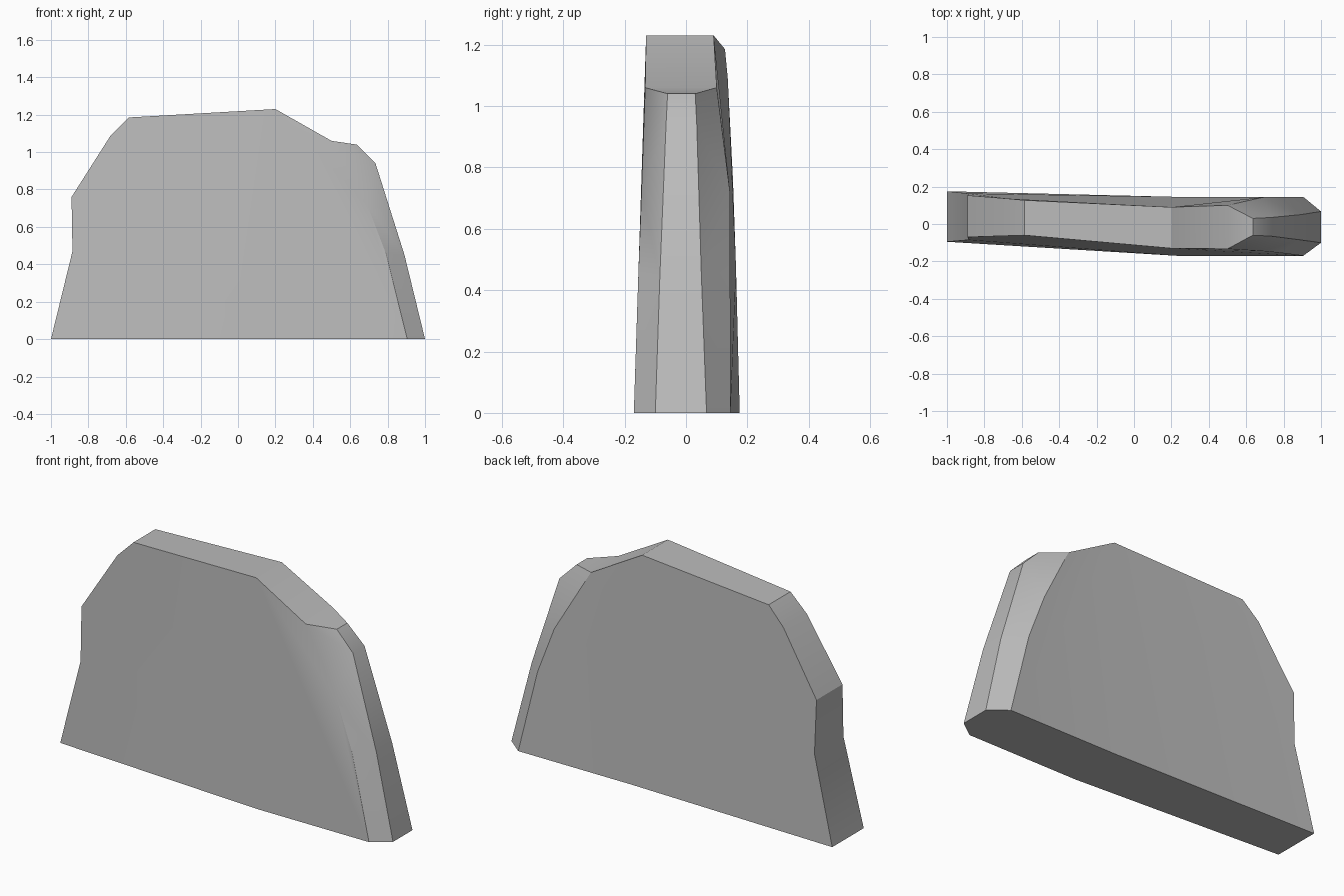
import bpy
import bmesh
import math

cube = bpy.data.objects.get("Cube")
if cube:
    bpy.data.objects.remove(cube, do_unlink=True)

# Stone colour
stone = bpy.data.materials.new("grey_stone")
stone.use_nodes = True
grey = (0.5, 0.5, 0.5, 1)
stone.diffuse_color = grey
bsdf = next(n for n in stone.node_tree.nodes if n.type == 'BSDF_PRINCIPLED')
bsdf.inputs["Base Color"].default_value = grey
bsdf.inputs["Roughness"].default_value = 0.9

# Outline stations: x, z, front y, back y
left_edge = [(-1, 0, -0.095, 0.175), (-0.885, 0.47, -0.085, 0.163),
             (-0.89, 0.76, -0.07, 0.153), (-0.68, 1.09, -0.063, 0.136),
             (-0.585, 1.185, -0.06, 0.127)]
ridge = [(0.2, 1.23, -0.13, 0.09)]
shoulder = [(0.5, 1.06, -0.133, 0.1), (0.69, 0.72, -0.145, 0.143),
            (0.79, 0.46, -0.155, 0.144), (0.905, 0, -0.17, 0.145)]
foot = [(0.23, 0, -0.17, 0.145)]
# Narrow outer rim beyond the chamfered shoulder
rim = [(0.635, 1.04, -0.06, 0.03), (0.735, 0.94, -0.065, 0.035),
       (0.89, 0.45, -0.085, 0.05), (1, 0, -0.1, 0.067)]

bm = bmesh.new()


def pairs(stations):
    return [(bm.verts.new((x, f, z)), bm.verts.new((x, b, z)))
            for x, z, f, b in stations]


left, peak, inner, base, outer = map(pairs, (left_edge, ridge, shoulder, foot, rim))

# Broad front and back, creased below the peak, and the end chamfers
for side in (0, 1):
    for loop in (left + peak + base, base + peak + inner):
        bm.faces.new([p[side] for p in loop])
    for i in range(len(inner) - 1):
        bm.faces.new((inner[i][side], inner[i + 1][side],
                      outer[i + 1][side], outer[i][side]))

# Left end, top and right rim strips
border = left + peak + inner[:1] + outer
for a, b in zip(border, border[1:]):
    bm.faces.new((a[0], b[0], b[1], a[1]))

# Underside
under = [left[0], base[0], inner[-1], outer[-1]]
bm.faces.new([p[0] for p in under] + [p[1] for p in reversed(under)])
bmesh.ops.recalc_face_normals(bm, faces=bm.faces)

mesh = bpy.data.meshes.new("rock_slab")
bm.to_mesh(mesh)
bm.free()
mesh.materials.append(stone)
slab = bpy.data.objects.new("rock_slab", mesh)
bpy.context.collection.objects.link(slab)

# Soft shading with crisp broken edges
bpy.ops.object.select_all(action='DESELECT')
slab.select_set(True)
bpy.context.view_layer.objects.active = slab
bpy.ops.object.shade_smooth_by_angle(angle=math.radians(30))
